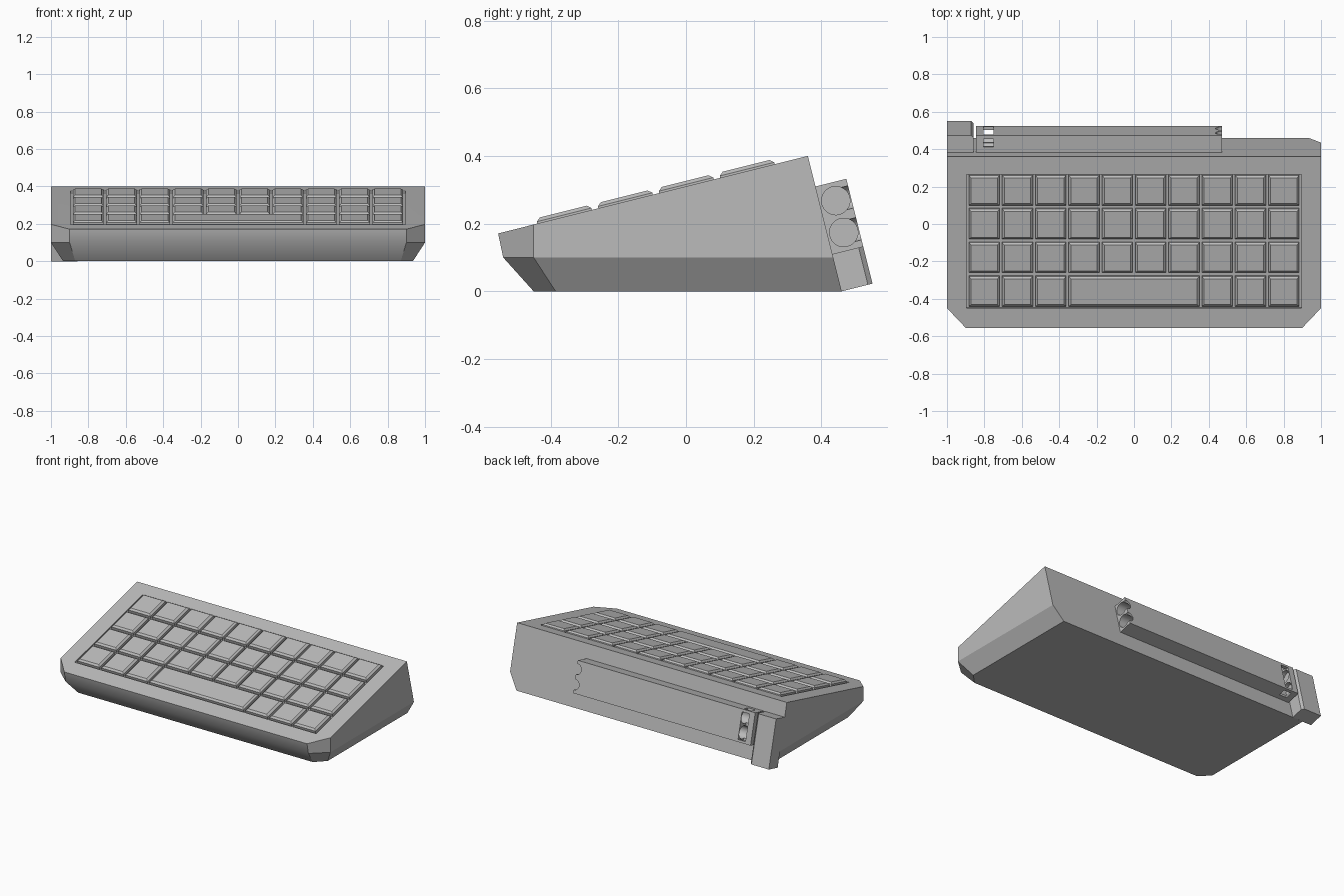
import bpy, bmesh, math
from mathutils import Matrix

if "Cube" in bpy.data.objects:
    bpy.data.objects.remove(bpy.data.objects["Cube"], do_unlink=True)

grey = bpy.data.materials.new("plain grey")
grey.use_nodes = True
grey.diffuse_color = (0.5, 0.5, 0.5, 1)
grey.node_tree.nodes["Principled BSDF"].inputs["Base Color"].default_value = (0.5, 0.5, 0.5, 1)

# Sloped frame: origin on the top rear edge, y along the slope, z out of the top
SLOPE = math.atan(0.25)
FRAME = Matrix.Translation((0, 0.36, 0.40)) @ Matrix.Rotation(SLOPE, 4, 'X')


def finish(name, bm):
    bmesh.ops.recalc_face_normals(bm, faces=bm.faces[:])
    mesh = bpy.data.meshes.new(name)
    bm.to_mesh(mesh)
    bm.free()
    mesh.materials.append(grey)
    ob = bpy.data.objects.new(name, mesh)
    bpy.context.collection.objects.link(ob)
    return ob


def activate(ob):
    bpy.ops.object.select_all(action='DESELECT')
    ob.select_set(True)
    bpy.context.view_layer.objects.active = ob


def loft(name, rings, matrix=Matrix()):
    """Closed solid through rings with equal point counts."""
    bm = bmesh.new()
    loops = [[bm.verts.new(matrix @ Matrix.Translation(p).translation) for p in r] for r in rings]
    n = len(loops[0])
    for a, b in zip(loops, loops[1:]):
        for i in range(n):
            j = (i + 1) % n
            bm.faces.new((a[i], a[j], b[j], b[i]))
    bm.faces.new(loops[0])
    bm.faces.new(loops[-1])
    return finish(name, bm)


def rect(x0, x1, y0, y1, z):
    return [(x0, y0, z), (x1, y0, z), (x1, y1, z), (x0, y1, z)]


def box(name, x, y, z):
    return loft(name, [rect(*x, *y, z[0]), rect(*x, *y, z[1])], FRAME)


def rod(name, centre, radius, length, axis):
    bm = bmesh.new()
    bmesh.ops.create_cone(bm, cap_ends=True, segments=32, radius1=radius, radius2=radius, depth=length,
                          matrix=FRAME @ Matrix.Translation(centre) @ Matrix.Rotation(math.pi / 2, 4, axis))
    return finish(name, bm)


def cut(target, cutter):
    cutter.hide_render = True
    mod = target.modifiers.new("cut", 'BOOLEAN')
    mod.operation = 'DIFFERENCE'
    mod.solver = 'EXACT'
    mod.object = cutter
    activate(target)
    bpy.ops.object.modifier_apply(modifier=mod.name)
    bpy.data.objects.remove(cutter, do_unlink=True)


# Wedge case: half outlines mirrored to full rings
def outline(half):
    return half + [(-x, y, z) for x, y, z in reversed(half)]


case = loft("case", [
    outline([(0.9, -0.555, 0.171), (1, -0.45, 0.1975), (1, 0.36, 0.40)]),
    outline([(0.9, -0.54, 0.1), (1, -0.45, 0.1), (1, 0.435, 0.1)]),
    outline([(0.87, -0.45, 0), (0.935, -0.385, 0), (0.935, 0.46, 0)]),
])


def along(y):
    return (y - 0.36) / math.cos(SLOPE)


# Shallow tray holding the keys
cut(case, box("tray_cutter", (-0.895, 0.895), (along(-0.45), along(0.265)), (-0.012, 0.05)))
activate(case)
bpy.ops.object.shade_smooth_by_angle(angle=math.radians(31))

# Keys: four rows of ten, the front row with a wide bar in the middle
PITCH, GAP, INSET = 0.178, 0.007, 0.012
for row in range(4):
    y0, y1 = along(0.101 - 0.18 * row), along(0.262 - 0.18 * row)
    spans = [(c, c + 1) for c in range(10)]
    if row == 3:
        spans = spans[:3] + [(3, 7)] + spans[7:]
    for a, b in spans:
        x0, x1 = -0.89 + a * PITCH + GAP, -0.89 + b * PITCH - GAP
        loft("space_bar" if b - a > 1 else "key", [
            rect(x0, x1, y0, y1, -0.0125),
            rect(x0, x1, y0, y1, 0.006),
            rect(x0 + INSET, x1 - INSET, y0 + INSET, y1 - INSET, 0.016),
        ], FRAME)

# Rear holder: two long bores, thumb notches at the open end, slot at the other
holder = box("rear_holder", (-0.845, 0.47), (-0.002, 0.094), (-0.30, -0.093))
for z in (-0.148, -0.245):
    cut(holder, rod("bore_cutter", (-0.165, 0.048, z), 0.042, 1.34, 'Y'))
    cut(holder, rod("notch_cutter", (0.47, 0.1, z), 0.034, 0.1, 'X'))
cut(holder, box("slot_cutter", (-0.805, -0.75), (0.05, 0.15), (-0.285, -0.11)))
cut(holder, box("through_cutter", (-0.805, -0.75), (0.03, 0.075), (-0.35, -0.05)))
activate(holder)
bpy.ops.object.shade_smooth_by_angle(angle=math.radians(30))

# Rear end block with a clipped inner corner
section = [(-1, -0.002), (-0.857, -0.002), (-0.857, 0.08), (-0.871, 0.094), (-1, 0.094)]
loft("rear_end_block", [[(x, y, z) for x, y in section] for z in (-0.412, -0.093)], FRAME)
